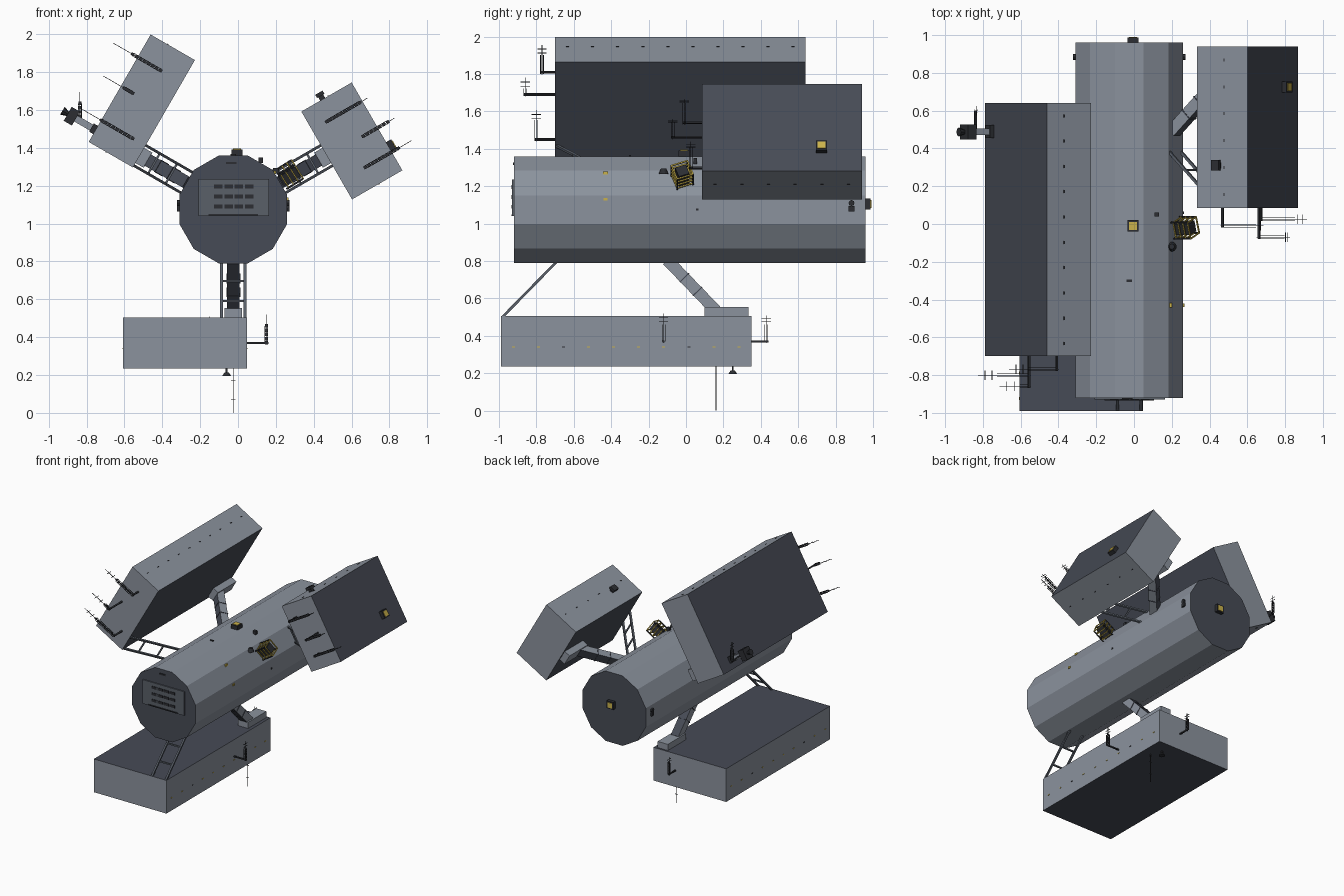
import bpy, bmesh, math
from mathutils import Matrix, Vector

if "Cube" in bpy.data.objects:
    bpy.data.objects.remove(bpy.data.objects["Cube"])

def material(name, rgb):
    m = bpy.data.materials.new(name)
    m.diffuse_color = (*rgb, 1)
    m.use_nodes = True
    m.node_tree.nodes["Principled BSDF"].inputs["Base Color"].default_value = m.diffuse_color
    return m

GREY = material("hull grey", (0.26, 0.29, 0.34))
DARK = material("dark slate", (0.062, 0.07, 0.092))
PANEL = material("panel grey", (0.10, 0.115, 0.14))
BLACK = material("equipment black", (0.025, 0.027, 0.032))
YELLOW = material("lamp yellow", (0.6, 0.45, 0.07))
WORLD = Matrix.Identity(4)
CENTRE = Vector((-0.025, 0, 1.075))

def frame(deg):
    """Local axes: x around the drum, y along it, z away from its axis."""
    c, s = math.cos(math.radians(deg)), math.sin(math.radians(deg))
    m = Matrix(((s, 0, c), (0, 1, 0), (-c, 0, s))).to_4x4()
    m.translation = CENTRE
    return m

class Part:
    """Collects boxes, bars and discs into one object."""
    def __init__(self, name, mats, m=WORLD):
        self.name, self.mats, self.m, self.bm = name, mats, m, bmesh.new()

    def add(self, local, mat, rule=None):
        new = bmesh.ops.create_cube(self.bm, size=1)["verts"]
        for f in {f for v in new for f in v.link_faces}:
            f.material_index = rule(f.normal if f.normal.length else f.calc_center_median()) if rule else mat
        bmesh.ops.transform(self.bm, matrix=local, verts=new)

    def box(self, lo, hi, mat=0, rule=None):
        lo, hi = Vector(lo), Vector(hi)
        size = hi - lo
        self.add(Matrix.Translation((lo + hi) / 2) @ Matrix.Diagonal((*size, 1)), mat, rule)

    def block(self, c, s, mat=0):
        c, h = Vector(c), Vector(s) / 2
        self.box(c - h, c + h, mat)

    def bar(self, p, q, w, mat=0, rule=None, d=None):
        p, q = Vector(p), Vector(q)
        rot = (q - p).to_track_quat('Z', 'Y').to_matrix().to_4x4()
        self.add(Matrix.Translation((p + q) / 2) @ rot @
                 Matrix.Diagonal((w, d or w, (q - p).length, 1)), mat, rule)

    def disc(self, c, r, depth, sides, axis='Z', r2=None, mat=0):
        rot = {'Z': WORLD, 'Y': Matrix.Rotation(math.pi / 2, 4, 'X'),
               'X': Matrix.Rotation(math.pi / 2, 4, 'Y')}[axis]
        new = bmesh.ops.create_cone(self.bm, cap_ends=True, segments=sides, radius1=r,
                                    radius2=r if r2 is None else r2, depth=depth,
                                    matrix=Matrix.Translation(c) @ rot)["verts"]
        for f in {f for v in new for f in v.link_faces}:
            f.material_index = mat

    def done(self):
        self.bm.transform(self.m)
        bmesh.ops.recalc_face_normals(self.bm, faces=self.bm.faces)
        me = bpy.data.meshes.new(self.name)
        self.bm.to_mesh(me)
        self.bm.free()
        for m in self.mats:
            me.materials.append(m)
        ob = bpy.data.objects.new(self.name, me)
        bpy.context.collection.objects.link(ob)
        return ob

# Twelve-sided drum with dark end caps
drum = Part("drum", [GREY, DARK])
ap, y0, y1 = 0.285, -0.92, 0.96
R = ap / math.cos(math.pi / 12)
rings = [[drum.bm.verts.new((CENTRE.x + R * math.cos(a), y, CENTRE.z + R * math.sin(a)))
          for a in [math.radians(15 + 30 * i) for i in range(12)]] for y in (y0, y1)]
for i in range(12):
    j = (i + 1) % 12
    drum.bm.faces.new((rings[0][i], rings[0][j], rings[1][j], rings[1][i]))
for ring in rings:
    drum.bm.faces.new(ring).material_index = 1
drum.done()

# Front panel with rows of slots
panel = Part("front_panel", [PANEL, BLACK])
panel.box((-0.21, -0.929, 1.04), (0.165, -0.918, 1.235))
for row in range(3):
    for col in range(4):
        panel.block((-0.105 + 0.055 * col, -0.93, 1.09 + 0.053 * row), (0.045, 0.006, 0.02), 1)
panel.block((-0.025, -0.93, 1.046), (0.26, 0.008, 0.008), 1)
panel.block((-0.035, -0.922, 1.32), (0.055, 0.008, 0.012), 1)
panel.done()

def lattice_mast(p, c, up, lattice, whip):
    """Small ladder mast with cross wires and a whip at the tip."""
    c, up = Vector(c), Vector(up)
    side = Vector((1, 0, 0)) if abs(up.x) < 0.5 else Vector((0, 0, 1))
    other = up.cross(side)
    for a, b in ((1, 1), (1, -1), (-1, 1), (-1, -1)):
        o = (side * a + other * b) * 0.008
        p.bar(c + o, c + o + up * lattice, 0.003)
    n = max(3, int(lattice / 0.022))
    for i in range(n + 1):
        p.bar(c + up * lattice * i / n - side * 0.008, c + up * lattice * i / n + side * 0.008,
              0.003, d=0.018)
    p.bar(c, c + up * (lattice + whip), 0.003)
    for k in (0.3, 0.65):
        h = c + up * (lattice + whip * k)
        p.bar(h - other * 0.025, h + other * 0.025, 0.003)

# Pods: angle, y range, x range, outer radius
pods = {"lower": (270, -0.99, 0.35, -0.073, 0.582, 0.84),
        "left": (150, -0.70, 0.64, -0.073, 0.582, 0.84),
        "right": (30, 0.085, 0.94, -0.268, 0.268, 0.877)}
for name, (deg, ya, yb, xa, xb, outer) in pods.items():
    m = frame(deg)
    pod = Part(name + "_pod", [GREY, DARK], m)
    pod.box((xa, ya, 0.57), (xb, yb, outer))
    pod.bm.normal_update()
    for f in pod.bm.faces:
        f.material_index = int(abs(f.normal.z) > 0.5)
    pod.done()

    # Angled arm, collars and foot block
    arm = Part(name + "_arm", [GREY, DARK], m)
    a, b = Vector((0, yb - 0.45, 0.27)), Vector((0, yb - 0.19, 0.54))
    arm.bar(a, b, 0.068, d=0.062)
    for k in (0.35, 0.62):
        c, s = a.lerp(b, k), (b - a).normalized() * 0.003
        arm.bar(c - s, c + s, 0.074, 1, d=0.068)
    arm.bm.normal_update()
    for f in arm.bm.faces:
        if abs(f.normal.x) < 0.5:
            f.material_index = 1
    arm.box((-0.046, yb - 0.25, 0.52), (0.046, yb - 0.015, 0.575))
    arm.done()

    # Ladder brace at the front edge
    brace = Part(name + "_brace", [PANEL], m)
    p, q = Vector((0, ya + 0.008, 0.575)), Vector((0, ya + 0.305, 0.272))
    for s in (-0.062, 0.062):
        brace.bar(p + Vector((s, 0, 0)), q + Vector((s, 0, 0)), 0.014)
    for k in (0.3, 0.65):
        c = p.lerp(q, k)
        brace.bar(c - Vector((0.062, 0, 0)), c + Vector((0.062, 0, 0)), 0.011)
    brace.done()

    # Marker lights along both narrow sides
    marks = Part(name + "_markers", [YELLOW, BLACK], m)
    n = round((yb - ya) / 0.134)
    for i in range(n):
        y = ya + (i + 0.5) * (yb - ya) / n
        for x in (xa, xb):
            marks.block((x, y, 0.735), (0.006, 0.016, 0.006), int(i % 5 == 2 or name != "lower"))
    marks.done()

# Masts on the front faces: x, radius, y, lattice length, whip length
front_masts = {"left": [(0.444, 0.70, -0.77, 0.17, 0.12), (0.267, 0.768, -0.86, 0.05, 0.13),
                        (0.059, 0.648, -0.80, 0.19, 0.12)],
               "right": [(-0.155, 0.66, -0.01, 0.20, 0.05), (0.008, 0.788, -0.07, 0.15, 0.04),
                         (0.156, 0.716, 0.025, 0.20, 0.08)]}
for name, masts in front_masts.items():
    p = Part(name + "_masts", [BLACK], frame(pods[name][0]))
    for x, r, y, lat, whip in masts:
        p.bar((x, pods[name][1], r), (x, y - 0.008, r), 0.011)
        lattice_mast(p, (x, y, r), (0, 0, 1), lat, whip)
    p.done()

# Lower pod masts, whip and small dish
low = Part("lower_masts", [BLACK])
low.bar((0.04, -0.12, 0.37), (0.16, -0.12, 0.37), 0.01)
lattice_mast(low, (0.15, -0.12, 0.37), (0, 0, 1), 0.09, 0.06)
low.bar((-0.15, 0.34, 0.37), (-0.15, 0.44, 0.37), 0.01)
lattice_mast(low, (-0.15, 0.43, 0.37), (0, 0, 1), 0.09, 0.05)
low.bar((-0.025, 0.16, 0.24), (-0.025, 0.16, 0.0), 0.004)
for z in (0.07, 0.17):
    low.bar((-0.037, 0.16, z), (-0.013, 0.16, z), 0.003)
low.bar((-0.06, 0.25, 0.24), (-0.06, 0.25, 0.2), 0.01)
low.disc((-0.06, 0.25, 0.205), 0.024, 0.018, 10, r2=0.012)
low.done()

# Sensor head on the outer face of the left pod
head = Part("left_sensor", [GREY, BLACK], frame(150))
head.box((-0.018, 0.47, 0.83), (0.018, 0.505, 0.965))
head.block((0, 0.49, 0.85), (0.05, 0.07, 0.03), 1)
head.block((0, 0.487, 0.985), (0.085, 0.08, 0.05), 1)
head.disc((0, 0.487, 1.025), 0.012, 0.035, 8, r2=0.024, mat=1)
head.bar((0, 0.49, 0.94), (0, 0.60, 0.94), 0.01, 1)
head.done()
whip = Part("left_sensor_mast", [BLACK])
lattice_mast(whip, (-0.835, 0.60, 1.545), (0, 0, 1), 0.09, 0.06)
whip.done()

def lamp(name, m):
    """Square dark housing with a yellow face, facing local z."""
    p = Part(name, [BLACK, YELLOW], m)
    p.block((0, 0, 0.015), (0.06, 0.06, 0.034))
    p.block((0, 0, 0.033), (0.042, 0.042, 0.006), 1)
    p.done()

lamp("top_lamp", Matrix.Translation((-0.005, -0.01, 1.36)))
lamp("rear_lamp", Matrix.Translation((-0.005, 0.955, 1.105)) @ Matrix.Rotation(-math.pi / 2, 4, 'X'))
lamp("pod_lamp", frame(30) @ Matrix.Translation((0.126, 0.725, 0.875)))

# Caged instrument on the drum
cage = Part("caged_instrument", [BLACK, YELLOW],
            frame(32) @ Matrix.Translation((0, -0.02, 0.355)) @ Matrix.Rotation(0.35, 4, 'Z'))
cage.block((0, 0, -0.01), (0.06, 0.06, 0.10))
h = 0.045
for lvl in (-h, -0.015, 0.015, h):
    for s in (-h, h):
        cage.bar((-h, s, lvl), (h, s, lvl), 0.007, 1)
        cage.bar((s, -h, lvl), (s, h, lvl), 0.007, 1)
for a in (-h, h):
    for b in (-h, h):
        cage.bar((a, b, -0.06), (a, b, h), 0.008)
cage.done()

# Small fittings scattered over drum and pods
fit = Part("small_fittings", [BLACK, YELLOW])
fit.disc((0.20, -0.12, 1.28), 0.026, 0.03, 10, r2=0.014)
fit.block((0.12, 0.05, 1.335), (0.025, 0.02, 0.03))
fit.block((-0.025, -0.30, 1.362), (0.03, 0.012, 0.01))
fit.block((0.262, -0.43, 1.13), (0.01, 0.02, 0.015), 1)
fit.block((0.26, 0.06, 1.075), (0.008, 0.012, 0.012))
for x in (-0.312, 0.262):
    fit.disc((x, 0.885, 1.11), 0.016, 0.022, 8, 'X')
    fit.block((x, 0.885, 1.08), (0.02, 0.03, 0.03))
fit.block((0.19, -0.43, 1.27), (0.02, 0.025, 0.015), 1)
fit.done()
pf = Part("right_pod_sensor", [BLACK], frame(30))
pf.block((-0.285, 0.31, 0.70), (0.035, 0.03, 0.03))
pf.block((-0.298, 0.31, 0.70), (0.02, 0.055, 0.045))
pf.done()
